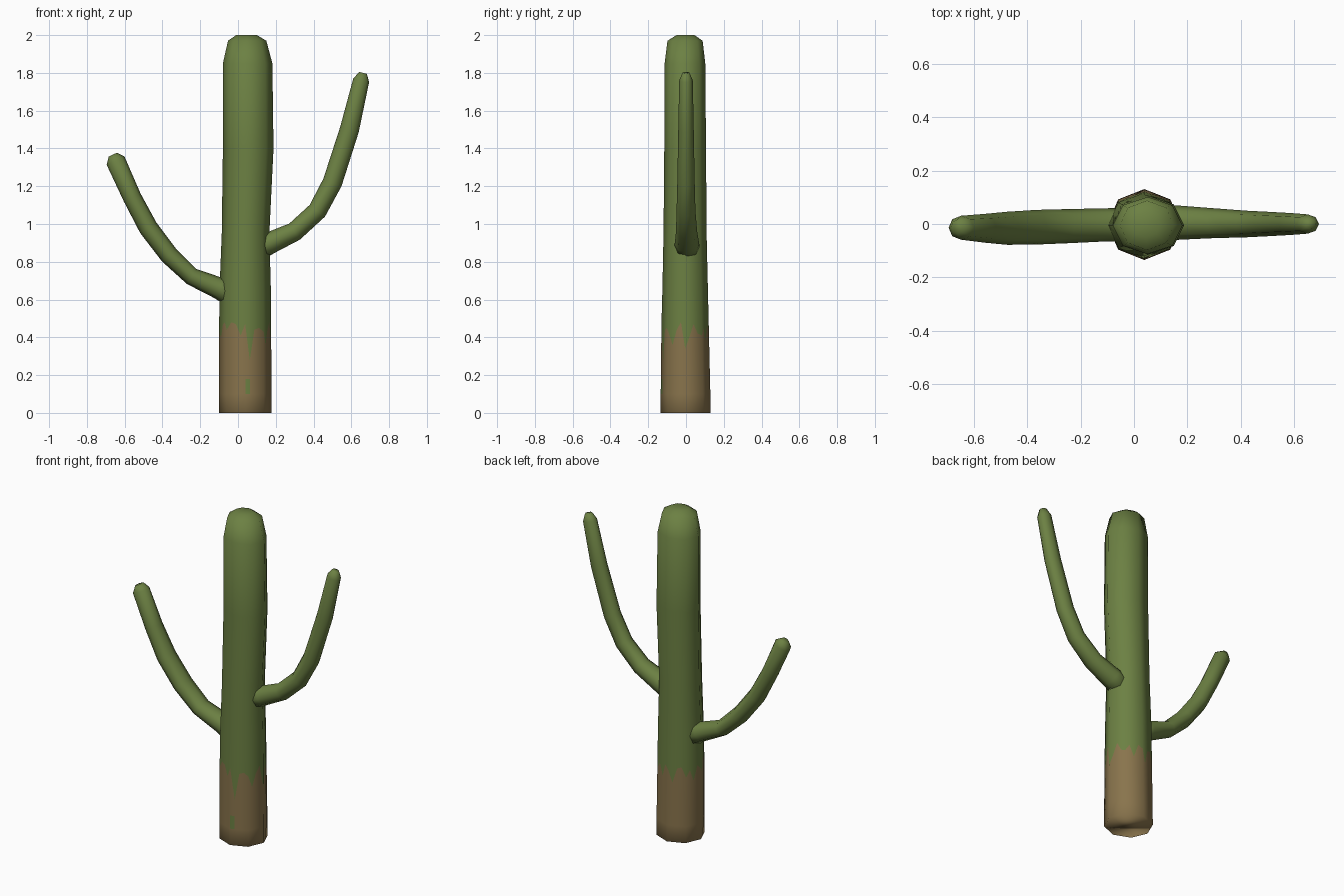
import bpy
import math
from mathutils import Vector

if "Cube" in bpy.data.objects:
    bpy.data.objects.remove(bpy.data.objects["Cube"])


def material(name, rgb):
    m = bpy.data.materials.new(name)
    m.diffuse_color = (*rgb, 1)
    m.use_nodes = True
    m.node_tree.nodes["Principled BSDF"].inputs["Base Color"].default_value = m.diffuse_color
    return m


GREEN = material("cactus green", (0.15, 0.218, 0.056))
BROWN = material("dry bark brown", (0.25, 0.175, 0.073))


def loft(name, rings):
    """Skin a list of equal-length vertex rings and close both ends."""
    n = len(rings[0])
    faces = []
    for i in range(len(rings) - 1):
        for k in range(n):
            a, b = i * n + k, i * n + (k + 1) % n
            faces.append((a, b, b + n, a + n))
    last = (len(rings) - 1) * n
    faces.append(tuple(reversed(range(n))))
    faces.append(tuple(range(last, last + n)))
    me = bpy.data.meshes.new(name)
    me.from_pydata([tuple(v) for r in rings for v in r], [], faces)
    me.materials.append(GREEN)
    me.materials.append(BROWN)
    for p in me.polygons:
        p.use_smooth = True
    ob = bpy.data.objects.new(name, me)
    bpy.context.collection.objects.link(ob)
    return ob


# Trunk: octagon whose sides are split in four, so the bark edge can be ragged
SPLIT = 4
COLS = 8 * SPLIT
# ragged bark height per column, counter-clockwise from the right side
BARK = [.34, .40, .47, .42, .41, .45, .38, .46, .44, .36, .45, .46, .40, .44, .37, .46,
        .43, .40, .47, .48, .44, .48, .47, .41, .47, .28, .44, .45, .43, .36, .44, .48]


def octagon_point(k):
    a, t = divmod(k, SPLIT)
    t /= SPLIT
    p, q = (Vector((math.cos(j * math.pi / 4), math.sin(j * math.pi / 4))) for j in (a, a + 1))
    return p.lerp(q, t)


# z (None = bark edge), x min, x max, y min, y max, normal tilt
PROFILE = [
    (0.00, -.100, .177, -.135, .131, -.4),
    (0.10, -.100, .177, -.134, .129, 0),
    (0.18, -.100, .177, -.133, .127, 0),
    (None, -.100, .176, -.130, .121, 0),
    (0.65, -.098, .174, -.125, .116, 0),
    (0.95, -.086, .166, -.119, .109, 0),
    (1.40, -.080, .188, -.115, .106, 0),
    (1.85, -.080, .182, -.113, .102, .25),
    (1.97, -.053, .150, -.098, .088, 1.0),
    (2.00, -.010, .100, -.050, .045, 3.0),
]
rings, normals = [], []
for z, x0, x1, y0, y1, tilt in PROFILE:
    ring = []
    for k in range(COLS):
        p = octagon_point(k)
        ring.append(((x0 + x1) / 2 + p.x * (x1 - x0) / 2,
                     (y0 + y1) / 2 + p.y * (y1 - y0) / 2,
                     BARK[k] if z is None else z))
        normals.append(Vector((p.x, p.y, tilt)).normalized())
    rings.append(ring)
trunk = loft("trunk", rings)
for p in trunk.data.polygons:
    row, col = divmod(p.index, COLS)
    # bark below the ragged edge, with one small green patch in front
    below = row < 3 and not (row == 1 and col == 24)
    if below or p.index == len(trunk.data.polygons) - 2:
        p.material_index = 1
trunk.data.normals_split_custom_set_from_vertices([tuple(v) for v in normals])


# Arms: octagonal tubes swept along a bent path
def arm(name, path):
    """path rows: x, z, in-plane radius, y centre, y radius"""
    rings = []
    pts = [Vector((r[0], 0, r[1])) for r in path]
    for i, (x, z, r, cy, ry) in enumerate(path):
        d0 = (pts[i] - pts[max(i - 1, 0)]).normalized()
        d1 = (pts[min(i + 1, len(pts) - 1)] - pts[i]).normalized()
        t = (d0 + d1).normalized()
        side = Vector((0, 1, 0)).cross(t)
        rings.append([Vector((x, cy, z)) + side * r * math.cos(a) + Vector((0, ry * math.sin(a), 0))
                      for a in (k * math.pi / 4 for k in range(8))])
    return loft(name, rings)


arm("right_arm", [
    (0.08, 0.86, .070, .005, .070),
    (0.17, 0.90, .058, .005, .064),
    (0.30, 0.96, .051, .003, .056),
    (0.42, 1.07, .051, .000, .050),
    (0.50, 1.22, .052, .000, .046),
    (0.59, 1.50, .051, .000, .041),
    (0.652, 1.76, .043, .000, .036),
    (0.662, 1.80, .021, .000, .019),
])
arm("left_arm", [
    (0.00, 0.61, .070, -.003, .066),
    (-0.10, 0.66, .058, -.003, .062),
    (-0.245, 0.722, .047, -.008, .064),
    (-0.365, 0.835, .050, -.012, .065),
    (-0.475, 0.98, .051, -.016, .062),
    (-0.56, 1.14, .049, -.016, .054),
    (-0.648, 1.335, .052, -.014, .045),
    (-0.663, 1.367, .024, -.010, .026),
])
